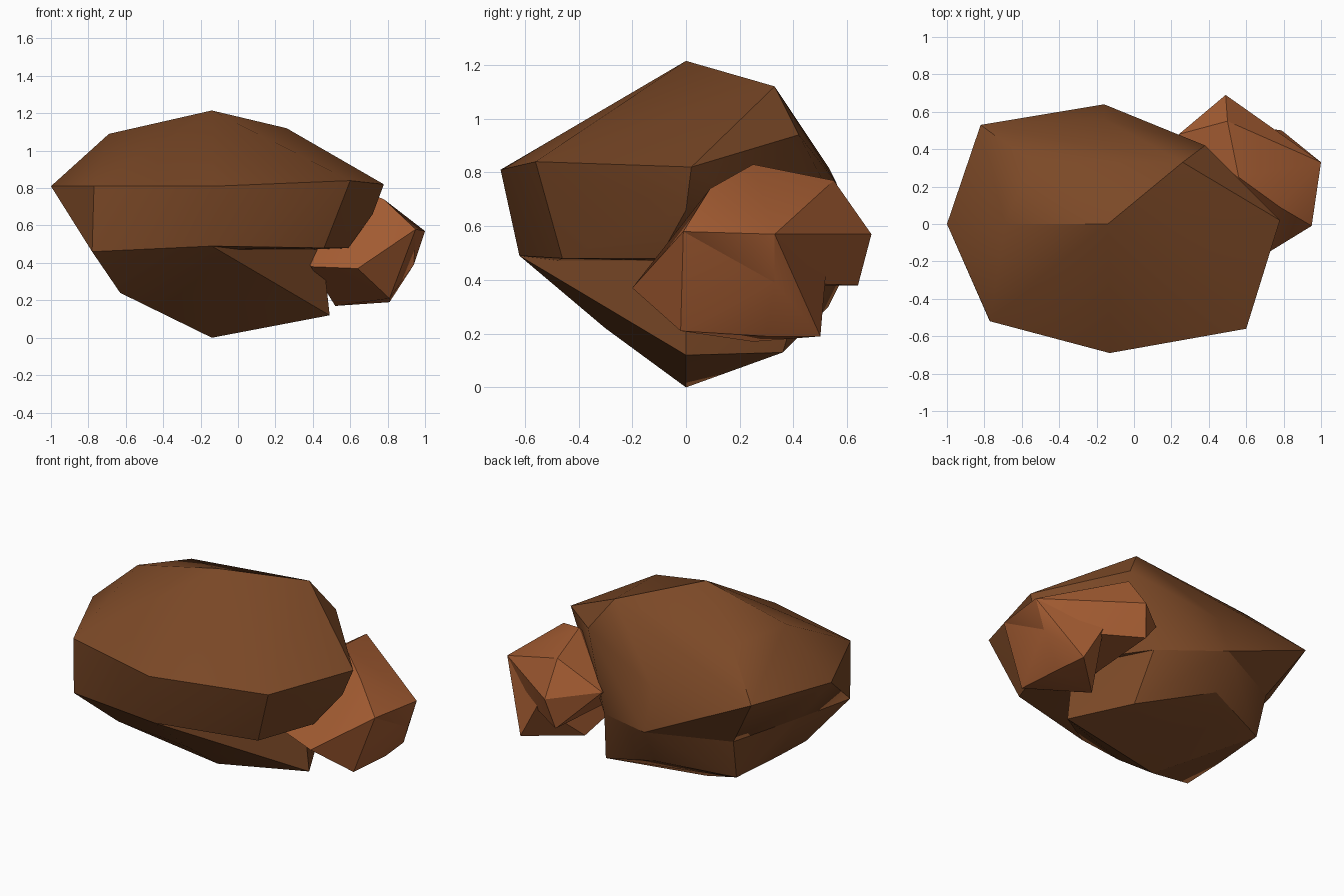
import bpy
import bmesh
import math

default_cube = bpy.data.objects.get("Cube")
if default_cube:
    bpy.data.objects.remove(default_cube, do_unlink=True)


def make_material(name, color):
    """Flat matte colour for both viewport and render."""
    material = bpy.data.materials.new(name)
    material.use_nodes = True
    material.diffuse_color = color
    shader = material.node_tree.nodes["Principled BSDF"]
    shader.inputs["Base Color"].default_value = color
    shader.inputs["Roughness"].default_value = 1
    return material


def make_rock(name, corners, material):
    """Wrap a faceted stone around its corner points."""
    bm = bmesh.new()
    points = [bm.verts.new(corner) for corner in corners]
    hull = bmesh.ops.convex_hull(bm, input=points)
    leftovers = set(hull["geom_interior"]) | set(hull["geom_unused"])
    loose = [item for item in leftovers if isinstance(item, bmesh.types.BMVert)]
    bmesh.ops.delete(bm, geom=loose, context="VERTS")
    bmesh.ops.recalc_face_normals(bm, faces=bm.faces[:])

    mesh = bpy.data.meshes.new(name)
    bm.to_mesh(mesh)
    bm.free()
    mesh.materials.append(material)
    rock = bpy.data.objects.new(name, mesh)
    bpy.context.collection.objects.link(rock)

    bpy.ops.object.select_all(action="DESELECT")
    rock.select_set(True)
    bpy.context.view_layer.objects.active = rock
    bpy.ops.object.shade_smooth_by_angle(angle=math.radians(30))


dark_brown = make_material("dark_brown_stone", (0.2, 0.066, 0.02, 1))
light_brown = make_material("light_brown_stone", (0.37, 0.107, 0.032, 1))

# Large stone: crown, wide shoulder and waist, overhanging a pointed foot
large_crown = [
    (-.14, 0, 1.215), (-.69, 0, 1.09), (-.55, .33, 1.04),
    (.26, .33, 1.12), (.38, .42, .94),
]
large_shoulder = [
    (-1, 0, .81), (-.77, -.52, .81), (-.13, -.69, .81), (.6, -.56, .84),
    (.78, .02, .82), (-.16, .56, .76), (-.82, .53, .82),
]
large_waist = [
    (-.78, -.5, .46), (-.14, -.62, .49), (-.78, 0, .53),
    (-.62, .42, .5), (-.16, .64, .52), (.24, .46, .46),
]
large_overhang = [(.46, -.46, .48), (.59, -.1, .48), (.72, 0, .66)]
large_foot = [
    (-.14, 0, 0), (-.63, -.28, .24), (-.63, 0, .25), (-.6, .36, .25),
    (-.14, -.3, .22), (.49, 0, .12), (.3, .36, .13),
    (-.16, .53, .3), (.45, 0, .48),
]
make_rock("large_stone",
          large_crown + large_shoulder + large_waist + large_overhang, dark_brown)
make_rock("large_stone_foot", large_waist + large_foot, dark_brown)

# Small stone leaning into the back corner, with a notch behind its foot
small_crown = [(.56, .25, .83), (.5, .55, .77), (.78, .09, .74)]
small_middle = [(.95, -.01, .58), (1, .33, .57), (.49, .69, .57),
                (.24, .48, .6), (.45, .64, .38)]
small_waist = [(.64, -.2, .37), (.39, -.1, .38), (.94, .33, .39), (.66, .52, .42)]
small_foot = [(.81, -.02, .21), (.81, .3, .19), (.79, .5, .19), (.52, .25, .17)]
make_rock("small_stone", small_crown + small_middle + small_waist, light_brown)
make_rock("small_stone_foot", small_middle[:2] + small_waist + small_foot, light_brown)
